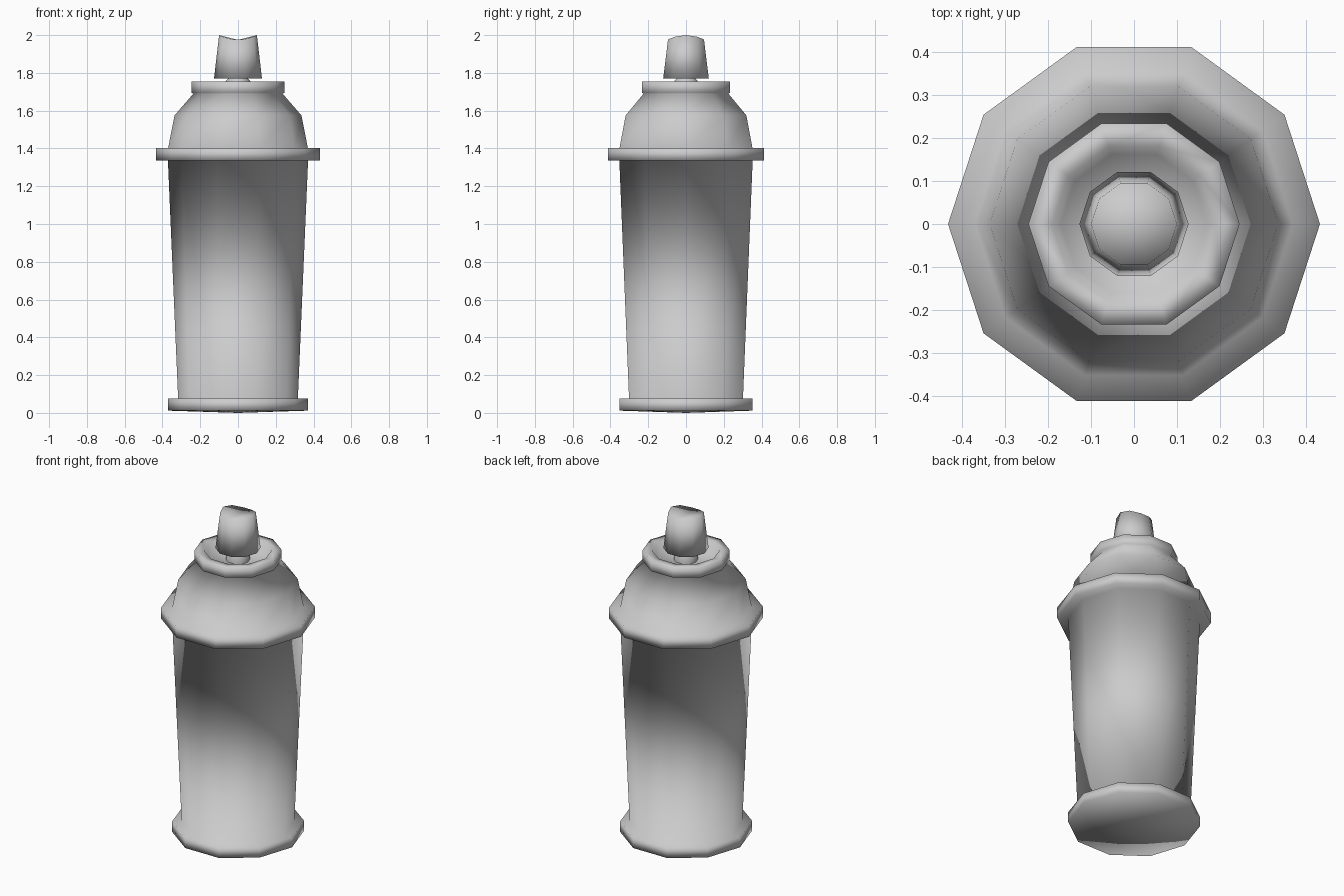
import bpy, bmesh, math

if "Cube" in bpy.data.objects:
    bpy.data.objects.remove(bpy.data.objects["Cube"])

SIDES = 10


def lathe(name, profile):
    """Spin (radius, z) points about z; a radius of 0 becomes a single pole."""
    bm = bmesh.new()
    rings = []
    for r, z in profile:
        if r == 0:
            rings.append([bm.verts.new((0, 0, z))] * SIDES)
        else:
            rings.append([bm.verts.new((r * math.cos(math.tau * i / SIDES),
                                        r * math.sin(math.tau * i / SIDES), z))
                          for i in range(SIDES)])
    for a, b in zip(rings, rings[1:]):
        for i in range(SIDES):
            j = (i + 1) % SIDES
            corners = list(dict.fromkeys((a[i], a[j], b[j], b[i])))
            bm.faces.new(corners)
    bmesh.ops.recalc_face_normals(bm, faces=bm.faces)
    for f in bm.faces:
        f.smooth = True
    mesh = bpy.data.meshes.new(name)
    bm.to_mesh(mesh)
    bm.free()
    obj = bpy.data.objects.new(name, mesh)
    bpy.context.collection.objects.link(obj)
    return obj


# Can: base rim, tapered body, collar, domed shoulder and recessed valve cup
lathe("can", [
    (0, 0.0), (0.371, 0.012), (0.371, 0.075), (0.317, 0.075),
    (0.371, 1.335), (0.433, 1.335), (0.433, 1.402), (0.37, 1.402),
    (0.336, 1.575), (0.236, 1.69), (0.246, 1.695), (0.246, 1.755),
    (0.19, 1.755), (0.17, 1.70), (0, 1.70),
])

# Valve stem between cup and nozzle
lathe("valve_stem", [(0.068, 1.70), (0.065, 1.757), (0.045, 1.775)])

# Nozzle with a finger saddle dished along x
nozzle = lathe("nozzle", [(0, 1.77), (0.127, 1.77), (0.1, 1.975), (0, 1.975)])
for v in nozzle.data.vertices:
    if v.co.z > 1.9:
        v.co.z += 0.025 * (v.co.x / 0.1) ** 2
